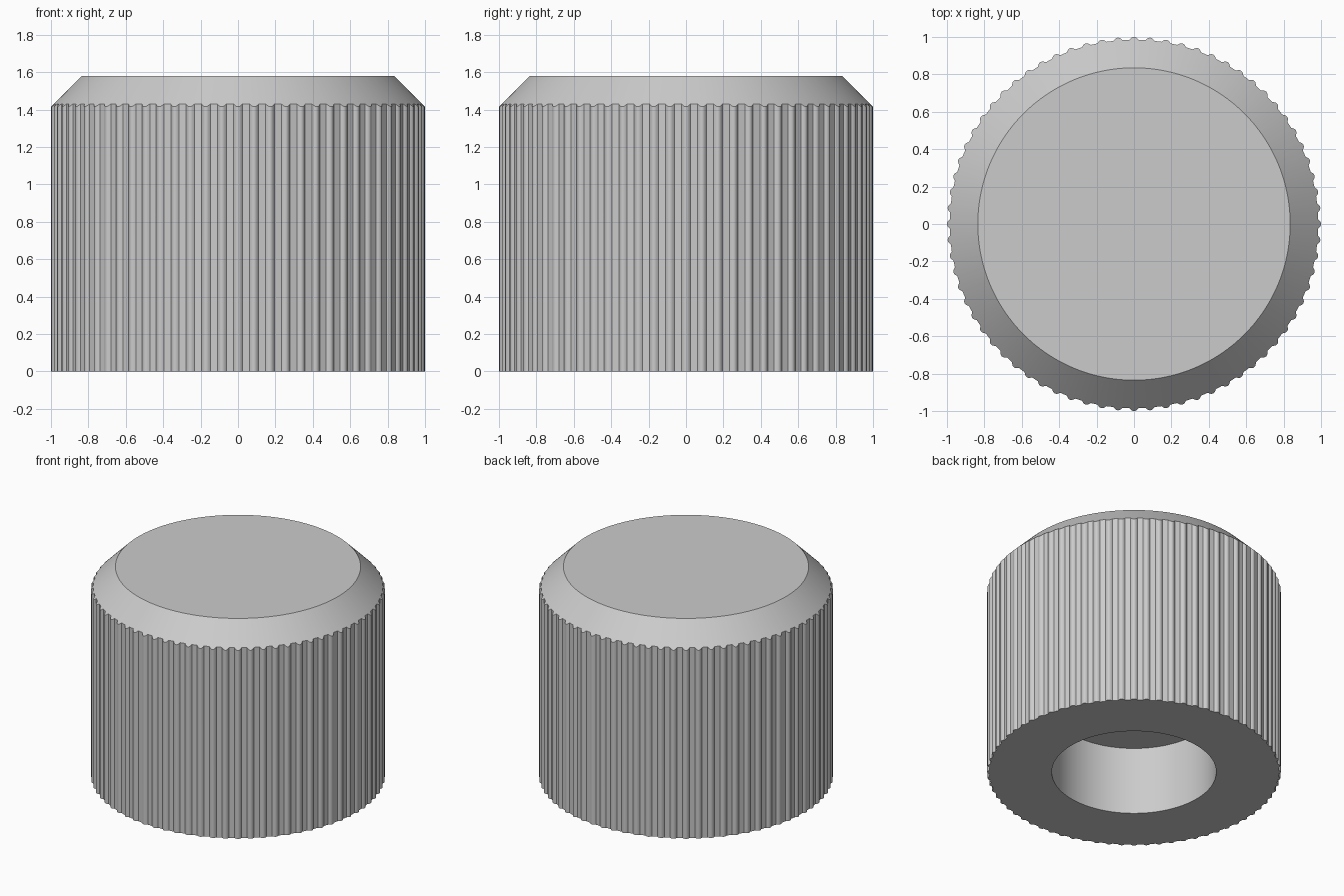
import bpy, bmesh, math

cube = bpy.data.objects.get("Cube")
if cube:
    bpy.data.objects.remove(cube, do_unlink=True)

RIBS = 72
RIB_STEPS = 6             # segments across each rounded rib
BASE_R, OUTER_R = 0.985, 1.0
TOP_R, HEIGHT = 0.835, 1.58
HOLE_R, HOLE_DEPTH = 0.56, 0.51

grey = bpy.data.materials.new("plain grey")
grey.use_nodes = True
colour = (0.6, 0.6, 0.6, 1)
grey.diffuse_color = colour
grey.node_tree.nodes["Principled BSDF"].inputs["Base Color"].default_value = colour

# Knurled outline: rounded ribs separated by narrow flats
outline = []
pitch = 2 * math.pi / RIBS
for rib in range(RIBS):
    for step in range(RIB_STEPS + 1):
        t = 2 * step / RIB_STEPS - 1
        radius = BASE_R + (OUTER_R - BASE_R) * (1 - t * t)
        outline.append((rib * pitch + t * pitch * 0.28, radius))

bm = bmesh.new()


def ring(radius_at, height_at):
    return [bm.verts.new((radius_at(r) * math.cos(a), radius_at(r) * math.sin(a), height_at(r)))
            for a, r in outline]


def bridge(lower, upper):
    for i in range(len(lower)):
        j = (i + 1) % len(lower)
        bm.faces.new((lower[i], lower[j], upper[j], upper[i]))


# Rings from the blind hole's ceiling, round the outside, to the top
rings = [
    ring(lambda r: HOLE_R, lambda r: HOLE_DEPTH),
    ring(lambda r: HOLE_R, lambda r: 0),
    ring(lambda r: r, lambda r: 0),
    ring(lambda r: r, lambda r: HEIGHT - (r - TOP_R)),   # chamfer cuts the ribs
    ring(lambda r: TOP_R, lambda r: HEIGHT),
]
for lower, upper in zip(rings, rings[1:]):
    bridge(lower, upper)
bm.faces.new(rings[-1])
bm.faces.new(rings[0][::-1])
bmesh.ops.recalc_face_normals(bm, faces=bm.faces[:])

mesh = bpy.data.meshes.new("knurled_knob")
bm.to_mesh(mesh)
bm.free()
mesh.materials.append(grey)
knob = bpy.data.objects.new("knurled_knob", mesh)
bpy.context.collection.objects.link(knob)

# Smooth curves, crisp rims
bpy.ops.object.select_all(action="DESELECT")
knob.select_set(True)
bpy.context.view_layer.objects.active = knob
bpy.ops.object.shade_smooth_by_angle(angle=math.radians(30))
